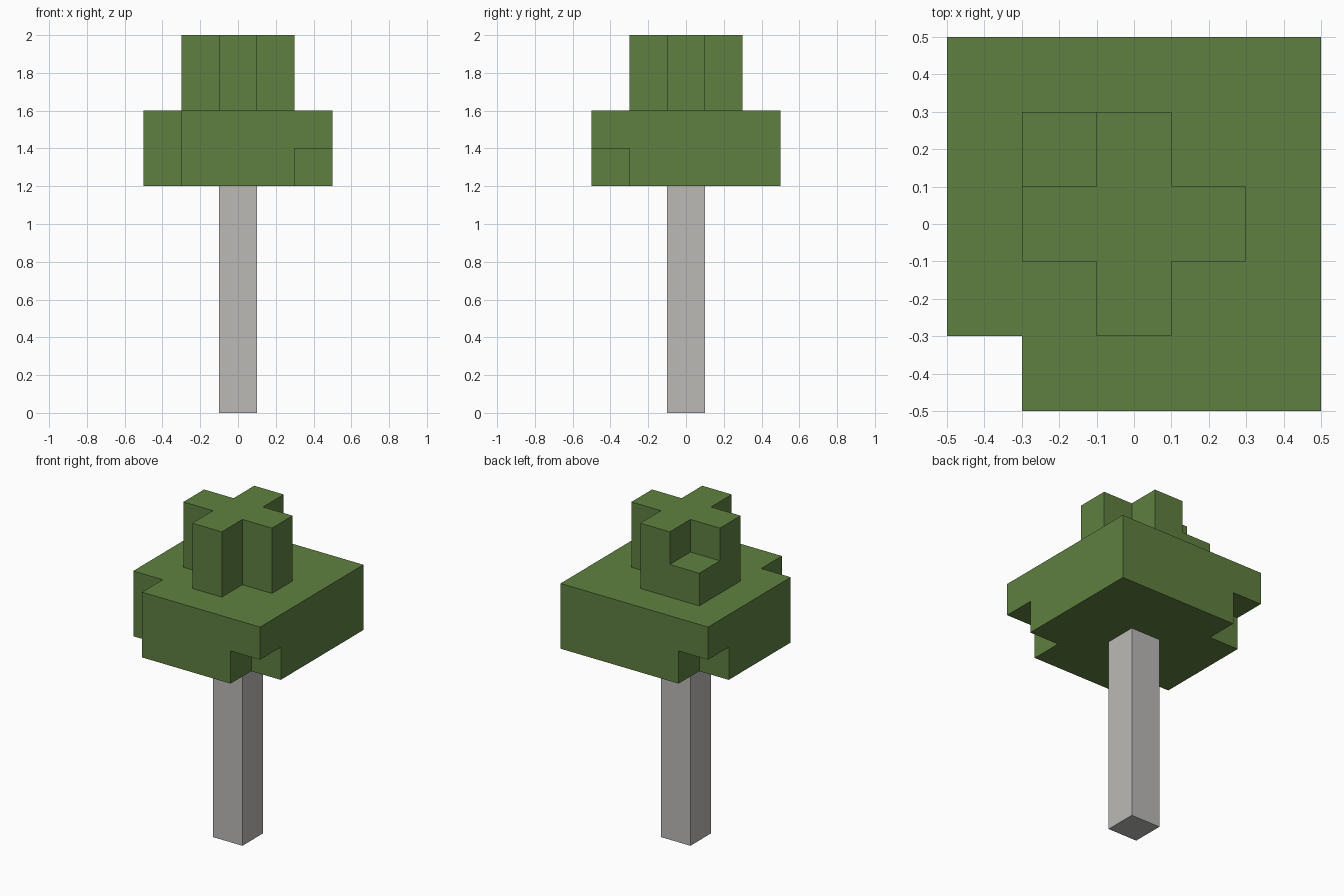
import bpy
import bmesh
from mathutils import Matrix, Vector

cube = bpy.data.objects.get("Cube")
if cube:
    bpy.data.objects.remove(cube, do_unlink=True)

CELL = 0.2


def make_material(name, rgb):
    color = (*rgb, 1.0)
    mat = bpy.data.materials.new(name)
    mat.use_nodes = True
    mat.diffuse_color = color
    bsdf = next(n for n in mat.node_tree.nodes if n.type == 'BSDF_PRINCIPLED')
    bsdf.inputs["Base Color"].default_value = color
    return mat


def block_object(name, mat, radius, z_base, layers, missing=()):
    """Square stack of cells; cells in 'missing' are left out, only outer faces kept."""
    span = range(-radius, radius + 1)
    cells = {(x, y, z) for x in span for y in span for z in range(layers)} - set(missing)
    bm = bmesh.new()
    for cell in cells:
        center = Vector(cell) * CELL + Vector((0, 0, z_base + CELL / 2))
        for axis in range(3):
            for sign in (-1, 1):
                step = Vector((0, 0, 0))
                step[axis] = sign
                if tuple(int(c) for c in Vector(cell) + step) in cells:
                    continue
                # One square on each exposed side
                u = Vector((0, 0, 0))
                u[(axis + 1) % 3] = 1
                v = step.cross(u)
                corners = (-u - v, u - v, u + v, v - u)
                bm.faces.new([bm.verts.new(center + (step + c) * CELL / 2) for c in corners])
    bmesh.ops.remove_doubles(bm, verts=bm.verts, dist=CELL / 100)
    # Merge the squares into large flat faces
    bmesh.ops.dissolve_limit(bm, angle_limit=0.01, verts=bm.verts, edges=bm.edges)
    bmesh.ops.recalc_face_normals(bm, faces=bm.faces)
    mesh = bpy.data.meshes.new(name)
    bm.to_mesh(mesh)
    bm.free()
    mesh.materials.append(mat)
    obj = bpy.data.objects.new(name, mesh)
    bpy.context.collection.objects.link(obj)
    return obj


leaf_green = make_material("leaf green", (0.114, 0.216, 0.051))
bark_grey = make_material("pale bark grey", (0.503, 0.491, 0.468))

# Trunk: a single column
block_object("trunk", bark_grey, 0, 0, 6)

# Canopy: wide slab, one corner gone, two corners notched underneath
notches = [(-2, -2, 0), (-2, -2, 1), (2, -2, 0), (-2, 2, 0)]
block_object("canopy", leaf_green, 2, 1.2, 2, notches)

# Crown: cross shape, with a half-height block filling one corner
gaps = [(x, y, z) for x in (-1, 1) for y in (-1, 1) for z in (0, 1)]
gaps.remove((-1, 1, 0))
block_object("crown", leaf_green, 1, 1.6, 2, gaps)
